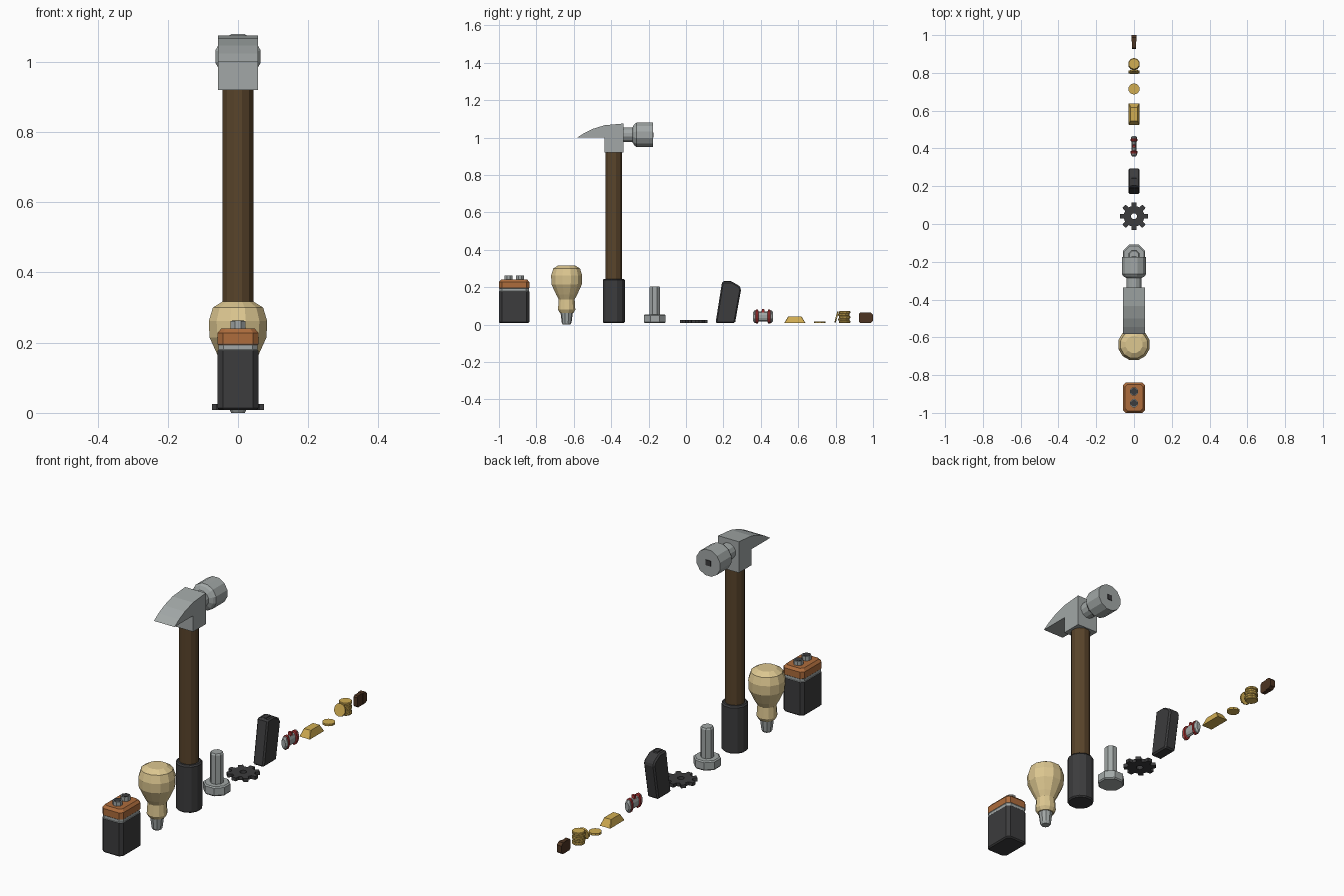
import bpy, bmesh, math
from math import pi, cos, sin

if "Cube" in bpy.data.objects:
    bpy.data.objects.remove(bpy.data.objects["Cube"])


def mat(name, r, g, b):
    m = bpy.data.materials.new(name)
    m.diffuse_color = (r, g, b, 1)
    m.use_nodes = True
    m.node_tree.nodes["Principled BSDF"].inputs["Base Color"].default_value = m.diffuse_color
    return m


BLACK = mat("charcoal", .045, .045, .047)
STEEL = mat("steel", .36, .39, .385)
COPPER = mat("copper orange", .42, .15, .045)
GLASS = mat("warm glass", .72, .57, .28)
WOOD = mat("dark wood", .10, .058, .024)
GOLD = mat("gold", .64, .42, .085)
RED = mat("red", .38, .03, .03)
LEATHER = mat("brown leather", .075, .035, .016)


def loft(name, rings, mats, closed=False, loc=(0, 0, 0), rot=(0, 0, 0)):
    """Skin a list of point rings; one material per band (or one for all)."""
    bm = bmesh.new()
    vs = [[bm.verts.new(p) for p in ring] for ring in rings]
    n, count = len(vs[0]), len(vs)
    used = list(dict.fromkeys(mats))
    for k in range(count if closed else count - 1):
        a, b = vs[k], vs[(k + 1) % count]
        for i in range(n):
            j = (i + 1) % n
            f = bm.faces.new((a[i], a[j], b[j], b[i]))
            f.material_index = used.index(mats[min(k, len(mats) - 1)])
    if not closed:
        bm.faces.new(vs[0][::-1]).material_index = used.index(mats[0])
        bm.faces.new(vs[-1]).material_index = used.index(mats[-1])
    bmesh.ops.recalc_face_normals(bm, faces=bm.faces)
    me = bpy.data.meshes.new(name)
    bm.to_mesh(me)
    bm.free()
    for m in used:
        me.materials.append(m)
    ob = bpy.data.objects.new(name, me)
    ob.location, ob.rotation_euler = loc, rot
    bpy.context.collection.objects.link(ob)
    return ob


def lathe(name, prof, sides, mats, loc, axis='z', sx=1, rot=(0, 0, 0)):
    """Turn (radius, height) pairs around z or y, flat side facing each axis."""
    rings = []
    for r, h in prof:
        ring = []
        for i in range(sides):
            a = 2 * pi * (i + .5) / sides
            u, v = r * cos(a) * sx, r * sin(a)
            ring.append((u, v, h) if axis == 'z' else (u, h, v))
        rings.append(ring)
    return loft(name, rings, mats, loc=loc, rot=rot)


def prism(name, prof, half, m, bevel=0):
    """Extrude a (y, z) outline across x."""
    ob = loft(name, [[(x, y, z) for y, z in prof] for x in (-half, half)], [m])
    if bevel:
        b = ob.modifiers.new("edge", 'BEVEL')
        b.width, b.segments = bevel, 1
    return ob


def box_ring(hx, hy, c, z):
    """Rectangle with cut corners."""
    return [(hx, -hy + c, z), (hx, hy - c, z), (hx - c, hy, z), (-hx + c, hy, z),
            (-hx, hy - c, z), (-hx, -hy + c, z), (-hx + c, -hy, z), (hx - c, -hy, z)]


# Battery
loft("battery_body",
     [box_ring(.052, .075, .014, .008), box_ring(.058, .081, .015, .014),
      box_ring(.058, .081, .015, .178), box_ring(.056, .079, .015, .18),
      box_ring(.056, .079, .015, .193), box_ring(.058, .081, .015, .195),
      box_ring(.058, .081, .015, .228), box_ring(.047, .07, .013, .241)],
     [BLACK, BLACK, STEEL, STEEL, STEEL, COPPER, COPPER], loc=(0, -.919, 0))
for i, y in enumerate((-.949, -.887)):
    lathe(f"battery_terminal_{i + 1}", [(.023, .238), (.023, .262)], 8, [STEEL], (0, y, 0))
    lathe(f"battery_terminal_cap_{i + 1}", [(.019, .261), (.019, .2635)], 8, [BLACK], (0, y, 0))

# Light bulb
lathe("bulb_glass", [(.038, .063), (.048, .08), (.044, .135), (.058, .16), (.084, .215),
                     (.086, .262), (.074, .3), (.046, .317)], 12, [GLASS], (0, -.638, 0))
lathe("bulb_base", [(.02, 0), (.026, .01), (.033, .064)], 10, [STEEL], (0, -.638, 0))

# Hammer
HY = -.386
lathe("hammer_grip", [(.055, .008), (.061, .014), (.061, .238), (.055, .245)], 12, [BLACK], (0, HY, 0))
lathe("hammer_handle", [(.045, .24), (.045, .93)], 12, [WOOD], (0, HY, 0))
prism("hammer_claw", [(-.582, 1), (-.545, 1.024), (-.5, 1.046), (-.435, 1.066), (-.335, 1.075),
                      (-.335, .92), (-.435, .92), (-.435, 1)], .057, STEEL)
lathe("hammer_face", [(.04, -.34), (.04, -.287), (.058, -.277), (.067, -.265), (.067, -.176)],
      12, [STEEL], (0, 0, 1.015), 'y')
lathe("hammer_face_mark", [(.019, -.178), (.019, -.173)], 4, [BLACK], (0, 0, 1.015), 'y')

# Bolt
lathe("bolt_head", [(.058, .008), (.063, .014), (.063, .05), (.056, .055)], 8, [STEEL], (0, -.167, 0))
lathe("bolt_shaft", [(.031, .05), (.031, .198), (.026, .205)], 8, [STEEL], (0, -.167, 0))

# Gear: toothed outer loop bridged to the round hole
outline = [(t * pi / 4 + d, r) for t in range(8)
           for d, r in ((-.24, .055), (-.16, .075), (.16, .075), (.24, .055))]


def gear_ring(z, hole):
    return [((.016 if hole else r) * cos(a), (.016 if hole else r) * sin(a), z) for a, r in outline]


loft("gear", [gear_ring(.008, 0), gear_ring(.025, 0), gear_ring(.025, 1), gear_ring(.008, 1)],
     [BLACK], True, (0, .041, 0))

# Slanted magazine
prism("magazine_body", [(.158, .008), (.262, .008), (.295, .19), (.285, .207),
                        (.247, .23), (.193, .23)], .03, BLACK, .007)
prism("magazine_round", [(.2, .228), (.245, .228), (.242, .234), (.203, .234)], .012, BLACK)

# Banded canister, flattened across x
lathe("canister_body", [(.022, -.054), (.033, -.046), (.033, -.04), (.037, -.038), (.037, -.027),
                        (.027, -.024), (.027, .024), (.037, .027), (.037, .038), (.033, .04),
                        (.033, .046), (.022, .054)], 10,
      [STEEL, STEEL, RED, RED, RED, STEEL, RED, RED, RED, STEEL, STEEL],
      (0, .412, .043), 'y', .5)
prism("canister_clip", [(.403, .06), (.421, .06), (.418, .083), (.406, .083)], .008, RED)

# Gold bar
loft("gold_bar", [box_ring(.029, .057, .002, .008), box_ring(.019, .036, .002, .043)],
     [GOLD], loc=(0, .582, 0))

# Coins: one flat, a stack, one leaning
lathe("flat_coin", [(.03, .008), (.03, .018)], 10, [GOLD], (0, .715, 0))
for i in range(5):
    z = .008 + i * .0128
    lathe(f"stacked_coin_{i + 1}", [(.028, z), (.031, z + .003), (.031, z + .0098), (.028, z + .0128)],
          10, [GOLD], (0, .846 + .002 * (-1) ** i, 0))
lathe("leaning_coin", [(.031, -.004), (.031, .004)], 10, [GOLD], (0, .805, .041), 'y',
      rot=(-.26, 0, 0))

# Wallet
prism("wallet_body", [(.926, .015), (.932, .008), (.985, .008), (.996, .016), (.996, .056),
                      (.985, .065), (.932, .065), (.926, .058)], .010, LEATHER)
prism("wallet_flap", [(.966, .01), (.987, .01), (1, .02), (1, .054), (.987, .066), (.966, .066)],
      .013, LEATHER)
